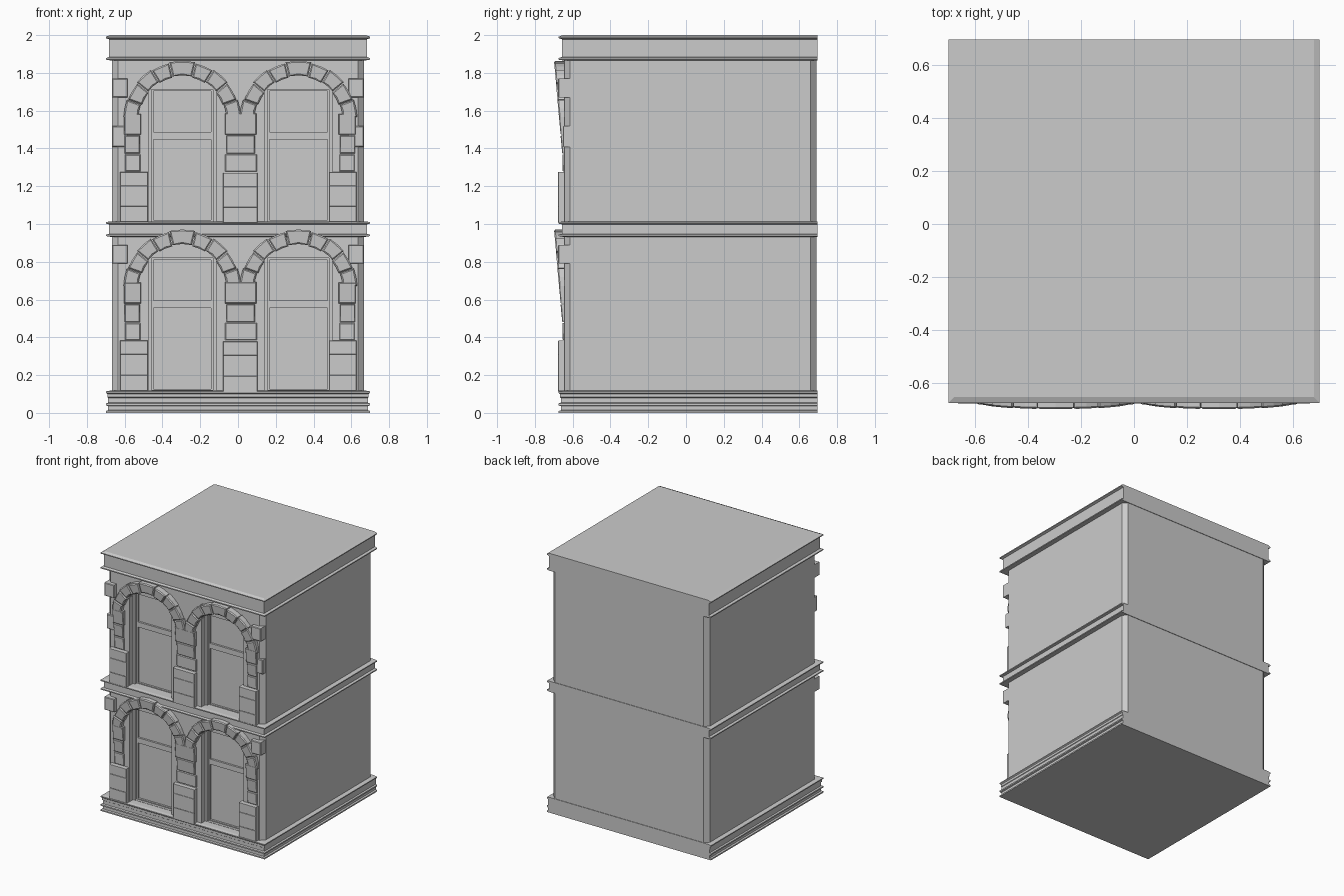
import bpy, bmesh, math
from mathutils import Vector

if "Cube" in bpy.data.objects:
    bpy.data.objects.remove(bpy.data.objects["Cube"])

BACK, WALL = 0.696, -0.645
FLOORS = (0.0, 0.893)
CENTRES = (-0.295, 0.32)
SPRING = 0.66


def mesh_object(name, bm):
    bmesh.ops.recalc_face_normals(bm, faces=bm.faces)
    me = bpy.data.meshes.new(name)
    bm.to_mesh(me)
    bm.free()
    ob = bpy.data.objects.new(name, me)
    bpy.context.collection.objects.link(ob)
    return ob


def loft(name, rings):
    """Closed solid through rings of equal point count."""
    bm = bmesh.new()
    vs = [[bm.verts.new(p) for p in r] for r in rings]
    n = len(rings[0])
    for a, b in zip(vs, vs[1:]):
        for i in range(n):
            bm.faces.new((a[i], a[(i + 1) % n], b[(i + 1) % n], b[i]))
    bm.faces.new(vs[0])
    bm.faces.new(vs[-1])
    return mesh_object(name, bm)


def moulding(name, profile):
    """Band round front and sides, flush at the back; profile = (offset, z)."""
    rings = []
    for o, z in profile:
        x, y = 0.67 + o, WALL - o
        rings.append([(-x, y, z), (x, y, z), (x, BACK, z), (-x, BACK, z)])
    return loft(name, rings)


def stone(name, pts, front, back=-0.60, inset=0.006):
    """Block from an xz outline with a chamfered face; front is y as a function of z."""
    cx = sum(p[0] for p in pts) / len(pts)
    cz = sum(p[1] for p in pts) / len(pts)
    face = []
    for x, z in pts:
        d = Vector((cx - x, cz - z)).normalized() * inset * 1.4
        face.append((x + d.x, front(z), z + d.y))
    return loft(name, [[(x, back, z) for x, z in pts],
                       [(x, front(z) + inset, z) for x, z in pts], face])


def block(name, x0, x1, z0, z1, y, inset=0.004, back=-0.60):
    return stone(name, rect(x0, x1, z0, z1), y if callable(y) else (lambda z: y), back, inset)


def plate(name, outlines, y0, y1):
    """Flat xz panel with holes, from y0 (front) to y1."""
    cu = bpy.data.curves.new(name, 'CURVE')
    cu.dimensions, cu.fill_mode, cu.extrude = '2D', 'BOTH', (y1 - y0) / 2
    for pts in outlines:
        sp = cu.splines.new('POLY')
        sp.points.add(len(pts) - 1)
        for p, (x, z) in zip(sp.points, pts):
            p.co = (x, z, 0, 1)
        sp.use_cyclic_u = True
    tmp = bpy.data.objects.new(name + "_outline", cu)
    bpy.context.collection.objects.link(tmp)
    dg = bpy.context.evaluated_depsgraph_get()
    me = bpy.data.meshes.new_from_object(tmp.evaluated_get(dg))
    bpy.data.objects.remove(tmp)
    for p in me.polygons:
        p.use_smooth = False
    ob = bpy.data.objects.new(name, me)
    ob.rotation_euler.x = math.pi / 2
    ob.location.y = (y0 + y1) / 2
    bpy.context.collection.objects.link(ob)
    return ob


def rect(x0, x1, z0, z1):
    return [(x0, z0), (x1, z0), (x1, z1), (x0, z1)]


def opening(c, f, w, r):
    """Straight jambs of half width w running up into an arc of radius r."""
    a0 = math.acos(w / r)
    arc = [a0 + (math.pi - 2 * a0) * i / 12 for i in range(13)]
    return [(c - w, f + 0.113), (c + w, f + 0.113)] + [
        (c + r * math.cos(a), f + SPRING + r * math.sin(a)) for a in arc]


# Main body with chamfered back corners
plan = [(-.667, -.545), (.667, -.545), (.667, .66), (.635, .692),
        (-.635, .692), (-.667, .66)]
loft("body", [[(x, y, z) for x, y in plan] for z in (0.02, 1.96)])

# Chamfered front corner posts
for s in (-1, 1):
    post = [(.60, -.60), (.634, -.6445), (.667, -.614), (.667, -.545), (.60, -.545)]
    loft("corner_post", [[(s * x, y, z) for x, y in post] for z in (0.05, 1.95)])

# Front wall with four arched openings
holes = [opening(c, f, 0.18, 0.235) for f in FLOORS for c in CENTRES]
plate("front_wall", [rect(-.635, .635, .05, 1.95)] + holes, WALL, -0.545)

# Base, storey band and cornice
moulding("base", [(.03, 0), (.03, .01), (.018, .014), (.018, .036), (.03, .04),
                  (.03, .05), (.018, .054), (.018, .08), (.022, .083), (.022, .1),
                  (.03, .106), (.03, .114), (.005, .118)])
moulding("storey_band", [(.005, .932), (.03, .936), (.03, .944), (.012, .948),
                         (.012, .998), (.03, 1.002), (.03, 1.01), (.005, 1.014)])
moulding("cornice", [(.005, 1.866), (.03, 1.87), (.03, 1.878), (.012, 1.884),
                     (.012, 1.978), (.03, 1.984), (.03, 1.991), (.008, 2.0)])

for f in FLOORS:
    # Stone faces lean forward towards the top of the arch
    lean = lambda z, f=f: -0.653 - 0.045 * max(0, z - f - 0.45) / 0.52

    for c in CENTRES:
        # Window: stepped frame, sashes and glass
        plate("window_frame", [opening(c, f, 0.18, 0.235),
                               rect(c - .163, c + .163, f + .12, f + .82)], -0.60, -0.55)
        plate("window_sash", [rect(c - .165, c + .165, f + .115, f + .822),
                              rect(c - .153, c + .153, f + .127, f + .555),
                              rect(c - .153, c + .153, f + .595, f + .81)], -0.58, -0.55)
        plate("glass", [rect(c - .16, c + .16, f + .118, f + .818)], -0.565, -0.54)

        # Arch stones
        edges = (2, 20, 39, 58, 77, 103, 122, 141, 160, 178)
        for i, (a, b) in enumerate(zip(edges, edges[1:])):
            r0, r1 = 0.234 - 0.006 * (i % 2), 0.311 - 0.006 * (i % 2)
            t = [math.radians(v) for v in (a + .4, (a + b) / 2, b - .4)]
            pts = [(c + r * math.cos(v), f + SPRING + r * math.sin(v))
                   for r, v in [(r1, v) for v in t] + [(r0, v) for v in reversed(t)]]
            stone("arch_stone", pts, lean)

    # Outer jamb stones, shrinking into the wall
    for s, edge in ((-1, .603), (1, .623)):
        for z0, z1, w, d in ((.58, .69, .09, 0), (.48, .575, .08, .006), (.385, .475, .08, .012)):
            xs = sorted((s * (edge - d / 2), s * (edge - d / 2 - w)))
            block("jamb_stone", *xs, f + z0, f + z1, lean)

    # Central pier stones
    for z0, z1, x0, x1 in ((.58, .692, -.07, .097), (.48, .575, -.062, .09), (.385, .475, -.068, .1)):
        block("pier_stone", x0, x1, f + z0, f + z1, lean)

    # Pier bases in three courses
    for x0, x1, d in ((-.625, -.477, 0), (-.08, .103, -.005), (.482, .627, 0)):
        for z0, z1 in ((.118, .2), (.2, .31), (.31, .382)):
            block("pier_base", x0, x1, f + z0 + d, f + z1 + d, -0.677, 0.002)

    # Corner quoins
    for s in (-1, 1):
        quoins = [(.777, .877, -.677), (.515, .625, -.652)] if f else [(.79, .89, -.677)]
        for z0, z1, y in quoins:
            block("corner_quoin", *sorted((s * .585, s * .666)), f + z0, f + z1, y, back=-.612)
